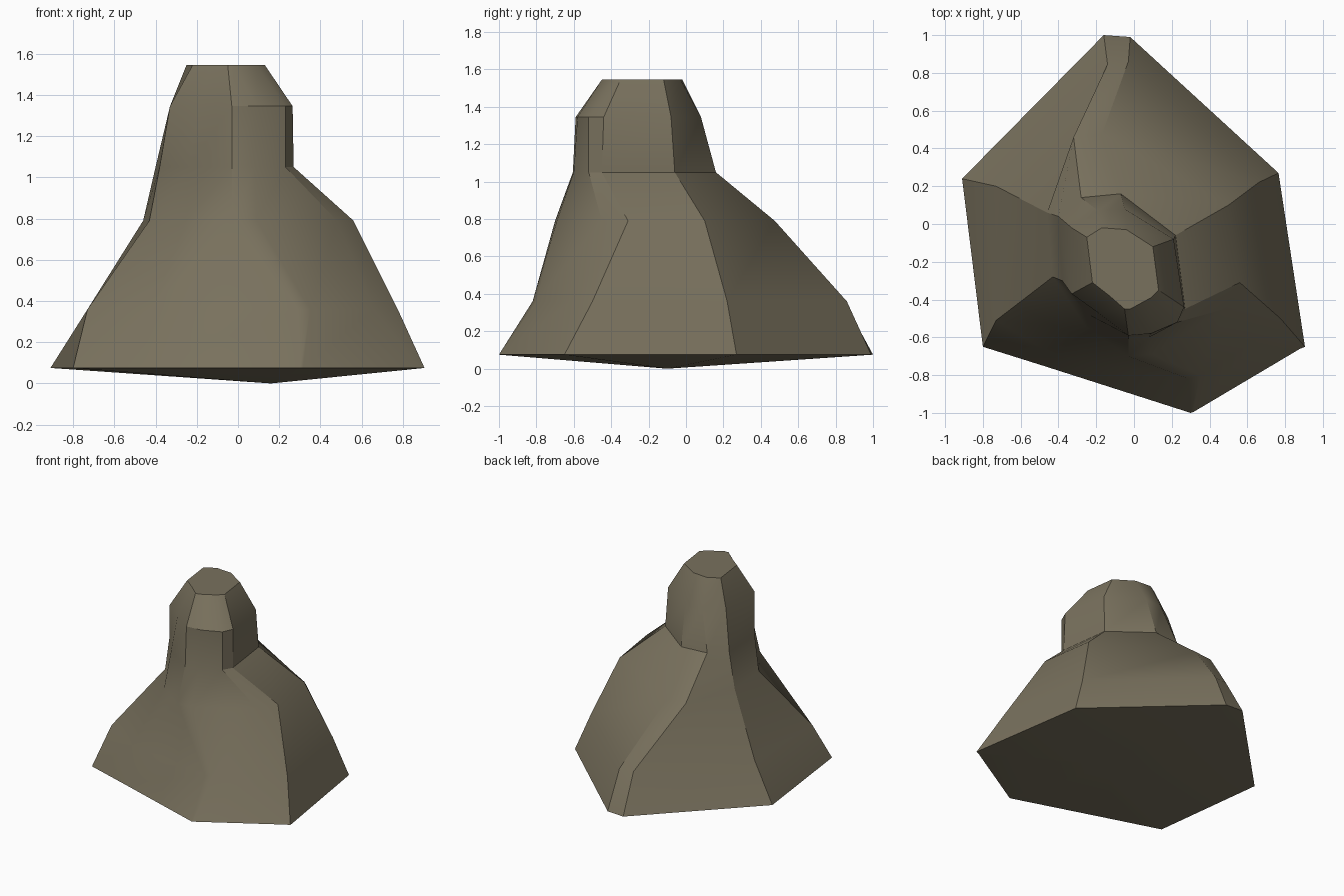
import bpy, bmesh, math

if "Cube" in bpy.data.objects:
    bpy.data.objects.remove(bpy.data.objects["Cube"])

# Rock layers: height, then the outline corners counter-clockwise from the back ridge
layers = [
    (0.075, [(-.16, 1.0), (-.91, .24), (-.80, -.65), (-.45, -.76), (.30, -1.0),
             (.315, -.995), (.88, -.66), (.905, -.65), (.765, .27), (-.02, .99)]),
    (0.36, [(-.14, .845), (-.73, .20), (-.73, -.51), (-.42, -.70), (.29, -.82),
            (.35, -.80), (.66, -.61), (.775, -.50), (.66, .22), (-.03, .86)]),
    (0.79, [(-.32, .46), (-.46, .06), (-.43, -.28), (-.25, -.55), (-.03, -.70),
            (.09, -.69), (.48, -.45), (.56, -.31), (.50, .10), (-.17, .475)]),
    (1.05, [(-.28, .14), (-.40, .04), (-.38, -.30), (-.24, -.48), (-.03, -.605),
            (.08, -.60), (.23, -.52), (.27, -.45), (.22, -.06), (-.07, .16)]),
    (1.345, [(-.19, .07), (-.33, -.02), (-.33, -.37), (-.19, -.47), (-.03, -.59),
             (.09, -.58), (.23, -.52), (.265, -.44), (.21, -.08), (-.05, .08)]),
    (1.545, [(-.17, -.02), (-.25, -.07), (-.22, -.31), (-.13, -.38), (-.05, -.45),
             (-.02, -.45), (.09, -.39), (.13, -.35), (.10, -.12), (-.04, -.03)]),
]

bm = bmesh.new()
rings = [[bm.verts.new((x, y, z)) for x, y in pts] for z, pts in layers]
n = len(rings[0])

# Faceted sides
for low, high in zip(rings, rings[1:]):
    for i in range(n):
        j = (i + 1) % n
        bm.faces.new((low[i], low[j], high[j], high[i]))

# Flat summit and shallow pointed underside
bm.faces.new(rings[-1])
foot = bm.verts.new((.16, -.10, 0))
for i in range(n):
    bm.faces.new((rings[0][(i + 1) % n], rings[0][i], foot))
bmesh.ops.recalc_face_normals(bm, faces=bm.faces[:])

mesh = bpy.data.meshes.new("rock_spire")
bm.to_mesh(mesh)
bm.free()
rock = bpy.data.objects.new("rock_spire", mesh)
bpy.context.collection.objects.link(rock)

# Single stone colour
stone = bpy.data.materials.new("brown_grey_stone")
stone.diffuse_color = (.19, .165, .11, 1)
stone.use_nodes = True
stone.node_tree.nodes["Principled BSDF"].inputs["Base Color"].default_value = stone.diffuse_color
mesh.materials.append(stone)

# Soft facets with crisp edges
bpy.context.view_layer.objects.active = rock
rock.select_set(True)
bpy.ops.object.shade_smooth_by_angle(angle=math.radians(30))
